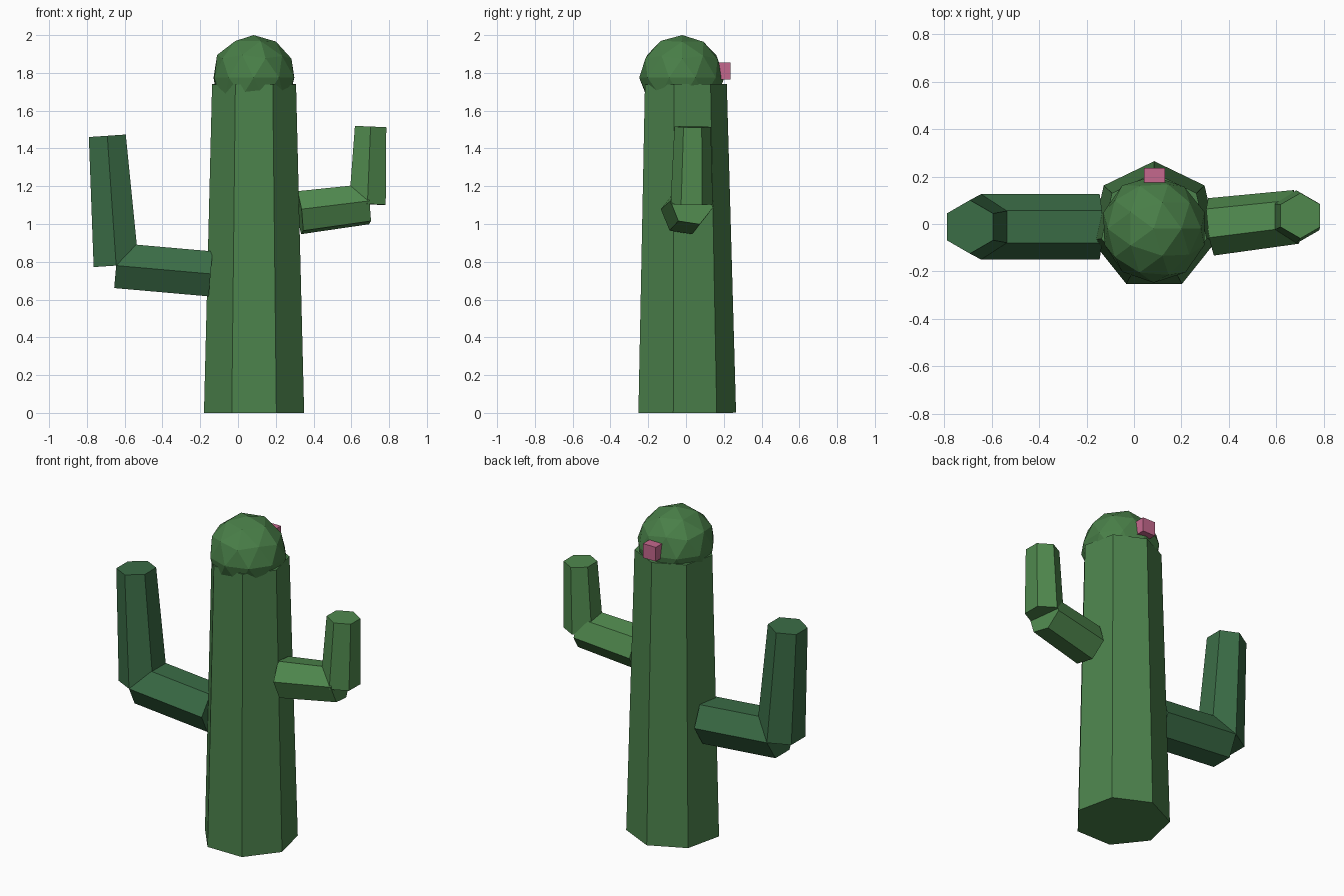
import bpy, bmesh, math, random
from mathutils import Vector

cube = bpy.data.objects.get("Cube")
if cube:
    bpy.data.objects.remove(cube, do_unlink=True)


def material(name, rgb):
    mat = bpy.data.materials.new(name)
    mat.use_nodes = True
    color = (*rgb, 1.0)
    mat.diffuse_color = color
    bsdf = mat.node_tree.nodes["Principled BSDF"]
    bsdf.inputs["Base Color"].default_value = color
    bsdf.inputs["Roughness"].default_value = 0.9
    return mat


trunk_green = material("trunk green", (0.072, 0.223, 0.072))
dome_green = material("dome green", (0.066, 0.21, 0.064))
dark_green = material("dark arm green", (0.043, 0.15, 0.061))
light_green = material("light arm green", (0.08, 0.25, 0.076))
pink = material("flower pink", (0.56, 0.14, 0.27))


def add_object(name, bm, mat):
    bmesh.ops.recalc_face_normals(bm, faces=bm.faces)
    mesh = bpy.data.meshes.new(name)
    bm.to_mesh(mesh)
    bm.free()
    mesh.materials.append(mat)
    obj = bpy.data.objects.new(name, mesh)
    bpy.context.collection.objects.link(obj)
    return obj


def prism(name, start, end, r_start, r_end, sides, mat, roll=0.0):
    """Tapered prism between two points, with one corner towards +y."""
    start, end = Vector(start), Vector(end)
    axis = (end - start).normalized()
    u = Vector((0, 1, 0))
    u = (u - axis * u.dot(axis)).normalized()
    v = axis.cross(u)
    bm = bmesh.new()
    rings = []
    for center, r in ((start, r_start), (end, r_end)):
        angles = [roll + math.tau * i / sides for i in range(sides)]
        rings.append([bm.verts.new(center + r * (u * math.cos(a) + v * math.sin(a)))
                      for a in angles])
    low, high = rings
    bm.faces.new(low)
    bm.faces.new(high)
    for i in range(sides):
        j = (i + 1) % sides
        bm.faces.new((low[i], low[j], high[j], high[i]))
    return add_object(name, bm, mat)


# Seven-sided trunk
prism("trunk", (0.085, -0.007, 0), (0.085, -0.012, 1.74), 0.272, 0.228, 7, trunk_green)

# Slightly uneven faceted dome
random.seed(4)
bm = bmesh.new()
bmesh.ops.create_icosphere(bm, subdivisions=2, radius=0.225)
for vert in bm.verts:
    if vert.co.z < 0.22:
        vert.co *= random.uniform(0.965, 1.02)
bmesh.ops.translate(bm, verts=bm.verts, vec=(0.083, -0.02, 1.775))
add_object("dome", bm, dome_green)

# Bent arms: a side branch and an upright sharing the elbow point
elbow = (-0.645, -0.012, 0.78)
prism("right_branch", (-0.145, -0.012, 0.736), elbow, 0.138, 0.138, 6, dark_green)
prism("right_upright", elbow, (-0.692, -0.012, 1.467), 0.138, 0.113, 6, dark_green)

elbow = (0.685, 0.03, 1.105)
prism("left_branch", (0.325, -0.012, 1.06), elbow, 0.123, 0.115, 6, light_green,
      roll=math.radians(-8))
prism("left_upright", elbow, (0.702, 0.035, 1.515), 0.112, 0.096, 6, light_green)

# Small blossom on the back of the dome
bm = bmesh.new()
bmesh.ops.create_cube(bm, size=0.088)
bmesh.ops.translate(bm, verts=bm.verts, vec=(0.087, 0.192, 1.81))
add_object("blossom", bm, pink)
